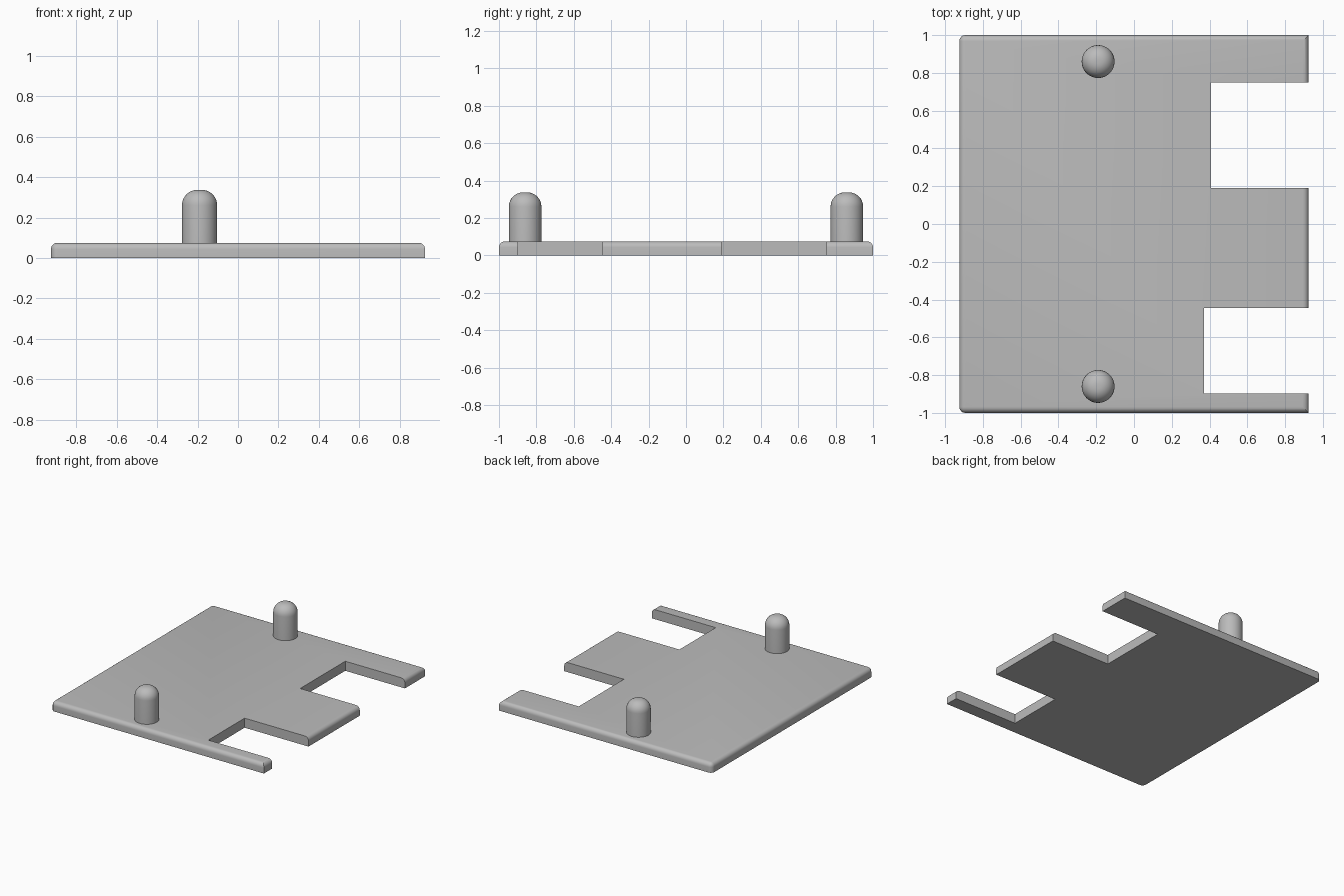
import bpy, bmesh, math

cube = bpy.data.objects.get("Cube")
if cube:
    bpy.data.objects.remove(cube, do_unlink=True)

HALF_X, HALF_Y, THICK = 0.925, 1.0, 0.075

grey = bpy.data.materials.new("plain grey")
grey.use_nodes = True
colour = (0.5, 0.5, 0.5, 1)
grey.diffuse_color = colour
grey.node_tree.nodes["Principled BSDF"].inputs["Base Color"].default_value = colour


def finish(name, bm, angle):
    """Turn a bmesh into a smooth-shaded object with sharp edges kept."""
    bmesh.ops.recalc_face_normals(bm, faces=bm.faces[:])
    mesh = bpy.data.meshes.new(name)
    bm.to_mesh(mesh)
    bm.free()
    mesh.materials.append(grey)
    obj = bpy.data.objects.new(name, mesh)
    bpy.context.collection.objects.link(obj)
    bpy.ops.object.select_all(action="DESELECT")
    obj.select_set(True)
    bpy.context.view_layer.objects.active = obj
    bpy.ops.object.shade_smooth_by_angle(angle=math.radians(angle))
    return obj


# Base plate: outline with two notches in the +x side
notches = [(-0.897, -0.446, 0.37), (0.19, 0.75, 0.407)]
outline = [(-HALF_X, -HALF_Y), (HALF_X, -HALF_Y)]
for y0, y1, depth in notches:
    outline += [(HALF_X, y0), (depth, y0), (depth, y1), (HALF_X, y1)]
outline += [(HALF_X, HALF_Y), (-HALF_X, HALF_Y)]

bm = bmesh.new()
base = bm.faces.new([bm.verts.new((x, y, 0)) for x, y in outline])
top = bmesh.ops.extrude_face_region(bm, geom=[base], use_keep_orig=True)["geom"]
for v in top:
    if isinstance(v, bmesh.types.BMVert):
        v.co.z = THICK
bmesh.ops.recalc_face_normals(bm, faces=bm.faces[:])


# Round the outer top rim and the two upright corners on the -x side
def is_rounded(edge):
    a, b = (v.co for v in edge.verts)
    if abs(a.z - b.z) > 0.01:
        return a.x < 0
    on_x = abs(a.x - b.x) < 1e-4 and abs(abs(a.x) - HALF_X) < 1e-4
    on_y = abs(a.y - b.y) < 1e-4 and abs(abs(a.y) - HALF_Y) < 1e-4
    return a.z > 0.01 and (on_x or on_y)


bmesh.ops.bevel(bm, geom=[e for e in bm.edges if is_rounded(e)], offset=0.032,
                offset_type="OFFSET", segments=6, profile=0.5, affect="EDGES")
finish("base_plate", bm, 30)

# Locating pins: upright cylinders with rounded tops
RADIUS, TOP, ROUND = 0.087, 0.337, 0.076
for name, y in (("front_pin", -0.86), ("back_pin", 0.86)):
    bm = bmesh.new()
    profile = [(0, 0.03), (RADIUS, 0.03)]
    for i in range(9):
        a = math.pi / 2 * i / 8
        profile.append((RADIUS - ROUND + ROUND * math.cos(a),
                        TOP - ROUND + ROUND * math.sin(a)))
    profile.append((0, TOP))
    verts = [bm.verts.new((r, 0, z)) for r, z in profile]
    edges = [bm.edges.new(pair) for pair in zip(verts, verts[1:])]
    bmesh.ops.spin(bm, geom=verts + edges, cent=(0, 0, 0), axis=(0, 0, 1),
                   angle=math.tau, steps=48)
    bmesh.ops.remove_doubles(bm, verts=bm.verts[:], dist=1e-4)
    finish(name, bm, 35).location = (-0.19, y, 0)
